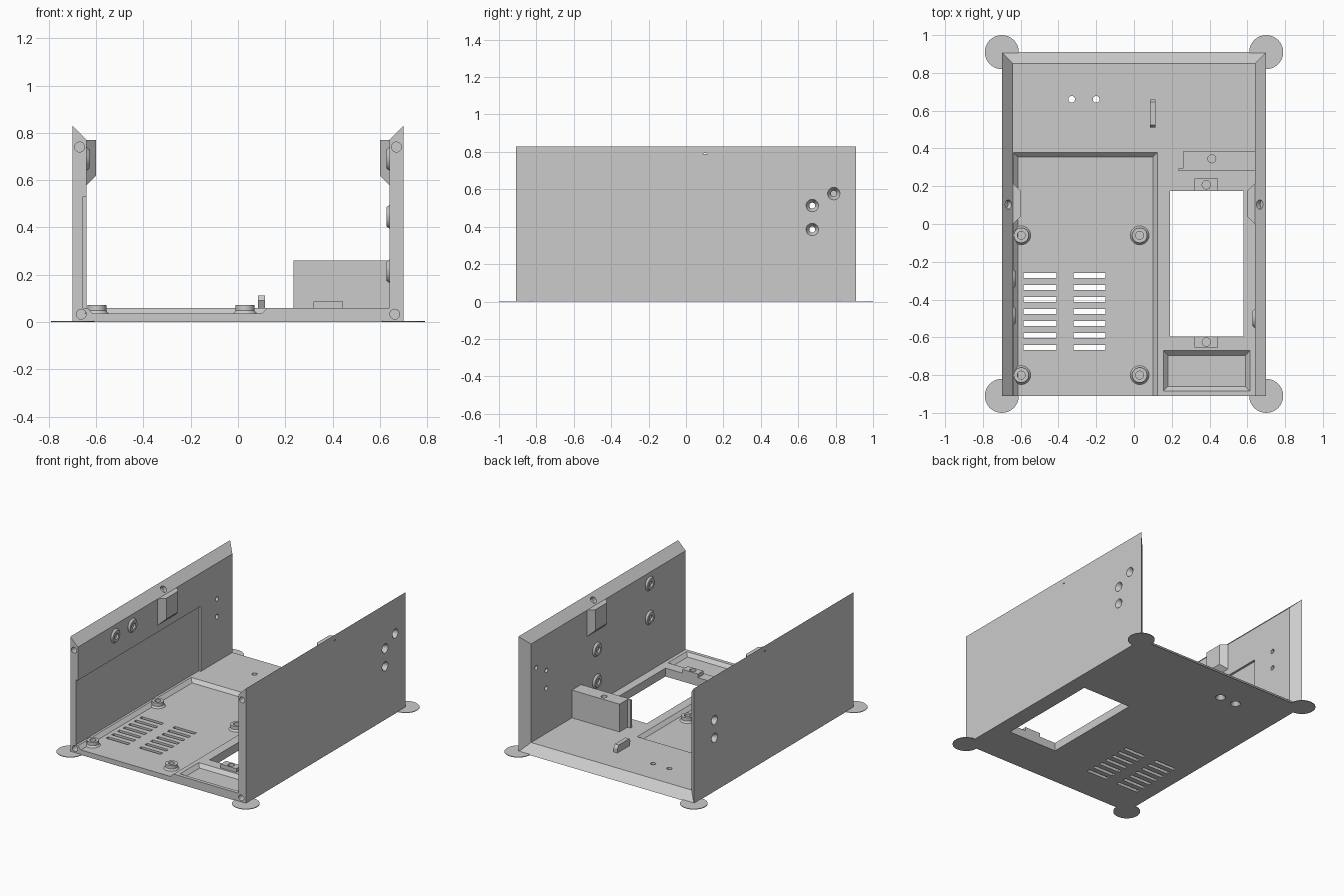
import bpy, bmesh
from math import pi, radians
from mathutils import Vector, Matrix

old = bpy.data.objects.get("Cube")
if old:
    bpy.data.objects.remove(old, do_unlink=True)

grey = bpy.data.materials.new("plain grey")
grey.use_nodes = True
COLOR = (0.6, 0.6, 0.6, 1)
grey.diffuse_color = COLOR
grey.node_tree.nodes["Principled BSDF"].inputs["Base Color"].default_value = COLOR

W, D, H, T = 0.70, 0.91, 0.83, 0.06   # half width, half depth, height, thickness
IN = W - T                            # inner wall face


def loft(bm, a, b):
    """Solid between two matching polygons."""
    n = len(a)
    va = [bm.verts.new(p) for p in a]
    vb = [bm.verts.new(p) for p in b]
    faces = [bm.faces.new(va), bm.faces.new(vb)]
    for i in range(n):
        j = (i + 1) % n
        faces.append(bm.faces.new((va[i], va[j], vb[j], vb[i])))
    bmesh.ops.recalc_face_normals(bm, faces=faces)


def rect(x0, x1, y0, y1, z):
    return [(x0, y0, z), (x1, y0, z), (x1, y1, z), (x0, y1, z)]


def box(bm, x0, x1, y0, y1, z0, z1):
    loft(bm, rect(x0, x1, y0, y1, z0), rect(x0, x1, y0, y1, z1))


def rod(bm, p, q, r1, r2=None):
    """Cylinder or cone from p to q."""
    p, q = Vector(p), Vector(q)
    d = q - p
    m = Matrix.Translation((p + q) / 2) @ d.to_track_quat("Z", "Y").to_matrix().to_4x4()
    bmesh.ops.create_cone(bm, cap_ends=True, segments=32, radius1=r1,
                          radius2=r1 if r2 is None else r2, depth=d.length, matrix=m)


def finish(name, bm):
    me = bpy.data.meshes.new(name)
    bm.to_mesh(me)
    bm.free()
    ob = bpy.data.objects.new(name, me)
    bpy.context.collection.objects.link(ob)
    me.materials.append(grey)
    return ob


def cut(ob, bm):
    """Subtract the solids in bm from ob."""
    tool = finish("cutter", bm)
    tool.hide_render = True
    mod = ob.modifiers.new("cut", "BOOLEAN")
    mod.operation, mod.solver, mod.object = "DIFFERENCE", "EXACT", tool
    bpy.context.view_layer.objects.active = ob
    bpy.ops.object.modifier_apply(modifier=mod.name)
    bpy.data.objects.remove(tool, do_unlink=True)


def smooth(ob):
    bpy.ops.object.select_all(action="DESELECT")
    ob.select_set(True)
    bpy.context.view_layer.objects.active = ob
    bpy.ops.object.shade_smooth_by_angle(angle=radians(30))


def boss(name, at, axis, height):
    """Flared ring with an open centre."""
    bm = bmesh.new()
    prof = [(0.05, 0), (0.04, 0.012), (0.04, height), (0.021, height), (0.021, 0)]
    vs = [bm.verts.new((r, 0, z)) for r, z in prof]
    es = [bm.edges.new(pair) for pair in zip(vs, vs[1:])]
    bmesh.ops.spin(bm, geom=vs + es, axis=(0, 0, 1), cent=(0, 0, 0),
                   angle=2 * pi, steps=32, use_duplicate=False)
    bmesh.ops.remove_doubles(bm, verts=bm.verts, dist=1e-5)
    bmesh.ops.recalc_face_normals(bm, faces=bm.faces)
    rot = Vector(axis).to_track_quat("Z", "Y").to_matrix().to_4x4()
    bm.transform(Matrix.Translation(at) @ rot)
    smooth(finish(name, bm))


# Floor with mitred side and back edges
bm = bmesh.new()
loft(bm, rect(-W, W, -D, D, 0), rect(-IN, IN, -D, D - T, T))
floor = finish("floor", bm)

# Sloped recesses in the floor
FZ = 0.036
bm = bmesh.new()
loft(bm, rect(-0.615, 0.10, -1.0, 0.355, FZ), rect(-0.665, 0.15, -1.0, 0.405, FZ + 0.05))
loft(bm, rect(0.18, 0.59, -0.86, -0.695, FZ), rect(0.13, 0.64, -0.91, -0.645, FZ + 0.05))
cut(floor, bm)

# Large opening and vent slots
bm = bmesh.new()
box(bm, 0.19, 0.58, -0.595, 0.175, -0.1, 0.2)
for x0, x1 in ((-0.585, -0.41), (-0.32, -0.15)):
    for i in range(7):
        y = -0.273 - i * 0.0635
        box(bm, x0, x1, y - 0.013, y + 0.013, -0.1, 0.2)
cut(floor, bm)

# Screw holes through the floor, countersunk underneath
bm = bmesh.new()
for x in (-0.33, -0.20):
    rod(bm, (x, 0.66, -0.1), (x, 0.66, 0.2), 0.018)
cut(floor, bm)
bm = bmesh.new()
for x in (-0.33, -0.20):
    rod(bm, (x, 0.66, -0.01), (x, 0.66, 0.025), 0.04, 0.018)
cut(floor, bm)

# Side walls with mitred top and back edges
for s, name in ((1, "left_wall"), (-1, "right_wall")):
    bm = bmesh.new()
    outer = [(s * W, -D, 0), (s * W, D, 0), (s * W, D, H), (s * W, -D, H)]
    inner = [(s * IN, -D, T), (s * IN, D - T, T), (s * IN, D - T, H - T), (s * IN, -D, H - T)]
    loft(bm, outer, inner)
    wall = finish(name, bm)

    # Shallow panel recess on one wall only
    if s < 0:
        bm = bmesh.new()
        box(bm, -0.656, -0.5, -1.0, 0.49, T, 0.53)
        cut(wall, bm)

    # Blind screw holes in the front edge and the top bevel
    bm = bmesh.new()
    rod(bm, (s * 0.67, -1.0, 0.74), (s * 0.67, -0.8, 0.74), 0.021)
    rod(bm, (s * 0.62, 0.103, 0.84), (s * 0.685, 0.103, 0.775), 0.024)
    cut(wall, bm)

    # Countersunk holes through the wall
    holes = [(0.675, 0.513), (0.675, 0.385)] + ([(0.79, 0.577)] if s > 0 else [])
    bm = bmesh.new()
    for y, z in holes:
        rod(bm, (s * 0.8, y, z), (s * 0.5, y, z), 0.016)
    cut(wall, bm)
    bm = bmesh.new()
    for y, z in holes:
        rod(bm, (s * 0.71, y, z), (s * 0.67, y, z), 0.039, 0.016)
    cut(wall, bm)

    # Chamfered catch block under the top edge
    bm = bmesh.new()
    loft(bm, [(s * IN, 0.0, 0.58), (s * IN, 0.215, 0.58), (s * IN, 0.215, 0.77), (s * IN, 0.0, 0.77)],
         [(s * 0.60, 0.04, 0.62), (s * 0.60, 0.175, 0.62), (s * 0.60, 0.175, 0.77), (s * 0.60, 0.04, 0.77)])
    finish(name + "_catch", bm)

    # Ring bosses on the inner face
    spots = ([(-0.50, 0.69), (-0.50, 0.445), (0.10, 0.445), (0.10, 0.215)] if s > 0
             else [(-0.485, 0.69), (-0.29, 0.69)])
    for y, z in spots:
        boss(name + "_boss", (s * IN, y, z), (-s, 0, 0), 0.013)

# Blind screw holes in the lower front corners
for ob in (floor, bpy.data.objects["left_wall"], bpy.data.objects["right_wall"]):
    bm = bmesh.new()
    for x in (-0.663, 0.663):
        rod(bm, (x, -1.0, 0.033), (x, -0.8, 0.033), 0.021)
    cut(ob, bm)

# Standoffs in the floor recess
for x in (-0.597, 0.03):
    for y in (-0.06, -0.80):
        boss("standoff", (x, y, FZ), (0, 0, 1), 0.036)

# Drilled tabs at both ends of the opening
for y0, y1 in ((0.175, 0.24), (-0.655, -0.595)):
    bm = bmesh.new()
    box(bm, 0.32, 0.445, y0, y1, T, 0.087)
    tab = finish("opening_tab", bm)
    bm = bmesh.new()
    yc = (y0 + y1) / 2
    rod(bm, (0.383, yc, 0.065), (0.383, yc, 0.2), 0.022)
    cut(tab, bm)

# Tall mounting block with a thin front plate
bm = bmesh.new()
box(bm, 0.26, IN, 0.295, 0.385, T, 0.26)
block = finish("mounting_block", bm)
bm = bmesh.new()
rod(bm, (0.412, 0.345, 0.16), (0.412, 0.345, 0.3), 0.021)
cut(block, bm)
bm = bmesh.new()
box(bm, 0.235, IN, 0.28, 0.295, T, 0.26)
finish("mounting_plate", bm)

# Small cable hook
side = [(0.525, T), (0.51, 0.09), (0.525, 0.112), (0.645, 0.112), (0.66, 0.09), (0.66, T)]
bm = bmesh.new()
loft(bm, [(0.085, y, z) for y, z in side], [(0.115, y, z) for y, z in side])
finish("cable_hook", bm)

# Thin corner pads
for x in (-W, W):
    for y in (-D, D):
        bm = bmesh.new()
        rod(bm, (x, y, 0), (x, y, 0.004), 0.09)
        finish("corner_pad", bm)
